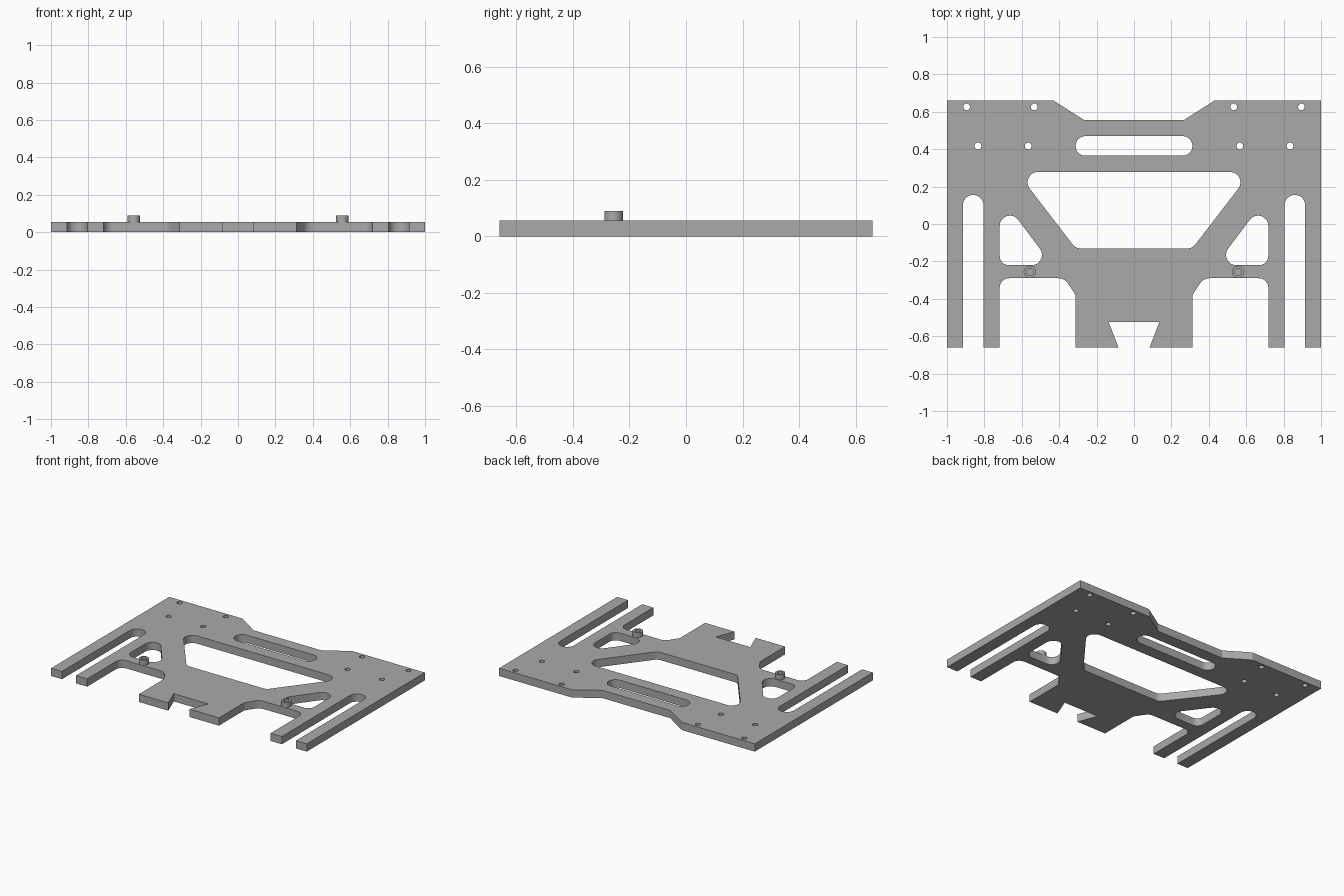
import bpy
import bmesh
import math
from mathutils import Vector

THICKNESS = 0.055
POST_TOP = 0.09

default_cube = bpy.data.objects.get("Cube")
if default_cube:
    bpy.data.objects.remove(default_cube, do_unlink=True)

grey = bpy.data.materials.new("plain grey")
grey.use_nodes = True
colour = (0.4, 0.4, 0.4, 1)
grey.diffuse_color = colour
grey.node_tree.nodes["Principled BSDF"].inputs["Base Color"].default_value = colour


def mirrored(half):
    """Close a right-hand half outline with its mirror image."""
    return half + [(-c[0], *c[1:]) for c in reversed(half)]


def rounded(corners, steps=8):
    """Outline points for corners (x, y) or (x, y, radius)."""
    points = []
    count = len(corners)
    for i, corner in enumerate(corners):
        here = Vector(corner[:2])
        if len(corner) == 2:
            points.append(here)
            continue
        radius = corner[2]
        before = (Vector(corners[i - 1][:2]) - here).normalized()
        after = (Vector(corners[(i + 1) % count][:2]) - here).normalized()
        half_angle = before.angle(after) / 2
        centre = here + (before + after).normalized() * radius / math.sin(half_angle)
        reach = radius / math.tan(half_angle)
        start = here + before * reach - centre
        end = here + after * reach - centre
        sweep = start.angle(end)
        for s in range(steps + 1):
            t = s / steps
            arm = (start * math.sin((1 - t) * sweep) + end * math.sin(t * sweep)) / math.sin(sweep)
            points.append(centre + arm)
    return points


def circle(x, y, radius, sides=24):
    turns = [math.tau * i / sides for i in range(sides)]
    return [Vector((x + radius * math.cos(a), y + radius * math.sin(a))) for a in turns]


def slab(name, outlines, bottom, top):
    """Solid slab from an outer outline and the openings inside it."""
    curve = bpy.data.curves.new(name, "CURVE")
    curve.dimensions = "2D"
    curve.fill_mode = "BOTH"
    curve.extrude = (top - bottom) / 2
    for outline in outlines:
        spline = curve.splines.new("POLY")
        spline.points.add(len(outline) - 1)
        for point, position in zip(spline.points, outline):
            point.co = (position.x, position.y, 0, 1)
        spline.use_cyclic_u = True
    obj = bpy.data.objects.new(name, curve)
    bpy.context.collection.objects.link(obj)
    obj.location.z = (top + bottom) / 2
    bpy.ops.object.select_all(action="DESELECT")
    obj.select_set(True)
    bpy.context.view_layer.objects.active = obj
    bpy.ops.object.convert(target="MESH")
    obj = bpy.context.view_layer.objects.active
    bm = bmesh.new()
    bm.from_mesh(obj.data)
    bmesh.ops.remove_doubles(bm, verts=bm.verts, dist=0.0001)
    bmesh.ops.recalc_face_normals(bm, faces=bm.faces)
    bm.to_mesh(obj.data)
    bm.free()
    obj.data.materials.clear()
    obj.data.materials.append(grey)
    bpy.ops.object.shade_smooth_by_angle(angle=math.radians(30))
    return obj


# Plate outline: stepped back edge, finger slots, front tongue with dovetail notch
outline = rounded(mirrored([
    (0.265, 0.555), (0.43, 0.66), (1, 0.66), (1, -0.66),
    (0.915, -0.66), (0.915, 0.155, 0.054), (0.805, 0.155, 0.054), (0.805, -0.66),
    (0.718, -0.66), (0.718, -0.29, 0.05), (0.372, -0.29, 0.06), (0.313, -0.378, 0.04),
    (0.313, -0.66), (0.083, -0.66), (0.135, -0.525),
]))

# Central openings
window = rounded(mirrored([(0.626, 0.278, 0.055), (0.312, -0.13, 0.05)]))
long_slot = rounded(mirrored([(0.312, 0.47, 0.052), (0.312, 0.365, 0.052)]))
outlines = [outline, window, long_slot]

# Side openings and screw holes
for side in (-1, 1):
    outlines.append(rounded([
        (side * 0.718, 0.155, 0.055),
        (side * 0.437, -0.22, 0.055),
        (side * 0.718, -0.22, 0.048),
    ]))
    for x, y in ((0.895, 0.626), (0.533, 0.626), (0.834, 0.417), (0.565, 0.417)):
        outlines.append(circle(side * x, y, 0.018))

slab("base_plate", outlines, 0, THICKNESS)

# Hollow mounting posts
for name, x in (("right_post", -0.557), ("left_post", 0.557)):
    slab(name, [circle(x, -0.256, 0.033), circle(x, -0.256, 0.019)], THICKNESS, POST_TOP)
